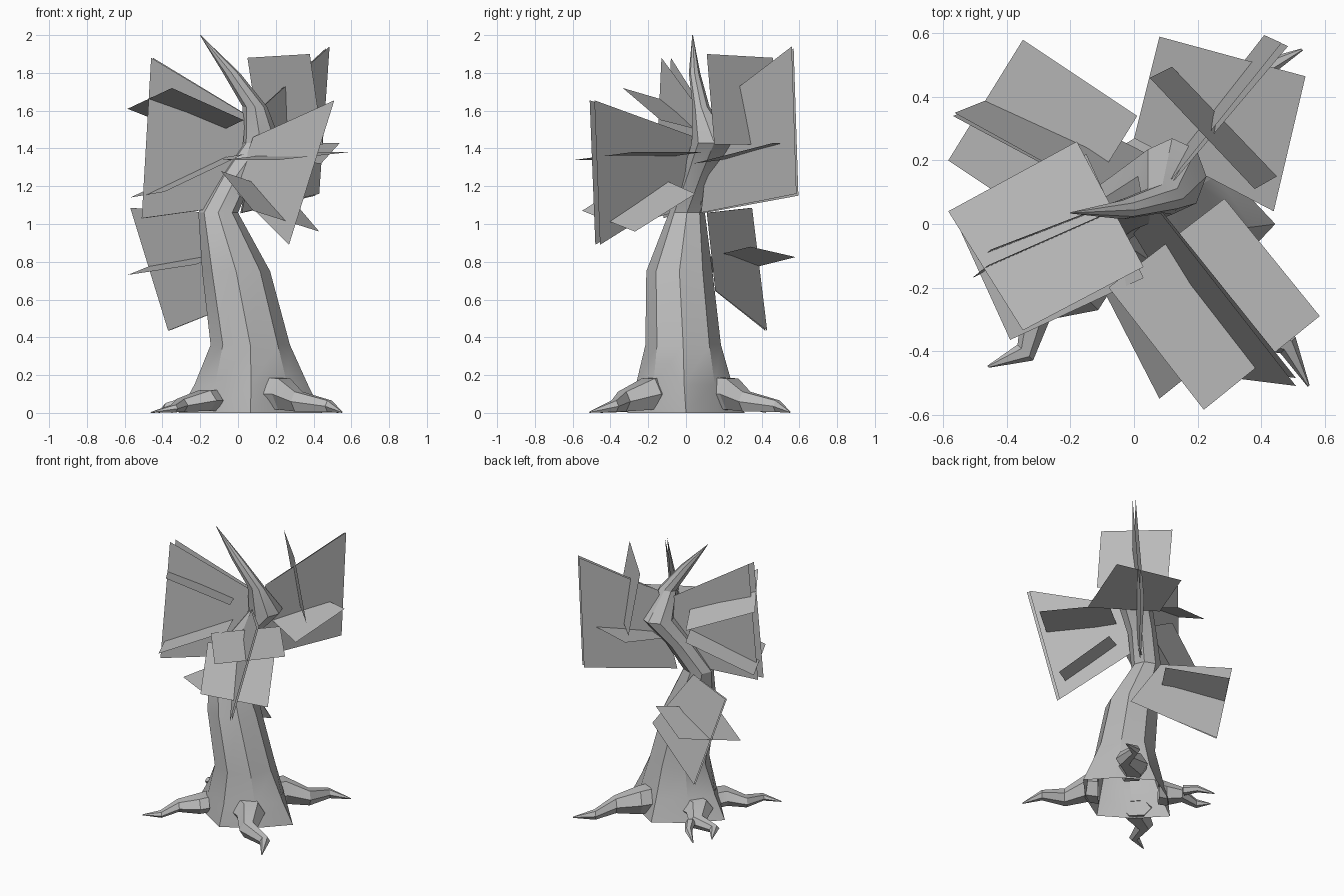
import bpy, bmesh, math
from mathutils import Vector

cube = bpy.data.objects.get("Cube")
if cube:
    bpy.data.objects.remove(cube, do_unlink=True)

grey = bpy.data.materials.new("plain_grey")
grey.use_nodes = True
grey.diffuse_color = (0.5, 0.5, 0.5, 1)
grey.node_tree.nodes["Principled BSDF"].inputs["Base Color"].default_value = (0.5, 0.5, 0.5, 1)


def finish(name, bm, smooth=False):
    mesh = bpy.data.meshes.new(name)
    bm.to_mesh(mesh)
    bm.free()
    mesh.materials.append(grey)
    obj = bpy.data.objects.new(name, mesh)
    bpy.context.collection.objects.link(obj)
    if smooth:
        bpy.ops.object.select_all(action='DESELECT')
        bpy.context.view_layer.objects.active = obj
        obj.select_set(True)
        bpy.ops.object.shade_smooth_by_angle(angle=math.radians(25))


def loft(name, rings, sides):
    """Skin a tube, open at its start, over rings of (centre, side axis, up axis, pinch of odd corners)."""
    bm = bmesh.new()
    loops = []
    for centre, u, v, pinch in rings:
        loop = []
        for i in range(sides):
            a = math.tau * i / sides
            offset = u * math.cos(a) + v * math.sin(a)
            point = centre + offset * (pinch if i % 2 else 1)
            point.z = max(point.z, 0)
            loop.append(bm.verts.new(point))
        loops.append(loop)
    for low, high in zip(loops, loops[1:]):
        for i in range(sides):
            j = (i + 1) % sides
            bm.faces.new((low[i], low[j], high[j], high[i]))
    bm.faces.new(loops[-1])
    bmesh.ops.recalc_face_normals(bm, faces=bm.faces)
    finish(name, bm, True)


# Bent trunk, four-cornered at the foot, ending in a curved point:
# x, y, z, radius x, radius y, pinch
trunk = [
    (0.065, 0.0, 0.0, 0.38, 0.31, 0.8),
    (0.07, -0.01, 0.15, 0.3, 0.255, 0.9),
    (0.065, -0.015, 0.36, 0.21, 0.2, 0.98),
    (-0.01, -0.035, 0.75, 0.18, 0.175, 1),
    (-0.105, 0.005, 1.06, 0.105, 0.095, 1),
    (-0.005, 0.08, 1.26, 0.092, 0.1, 1),
    (0.12, 0.15, 1.43, 0.108, 0.12, 1),
    (0.09, 0.08, 1.62, 0.065, 0.045, 1),
    (-0.035, 0.045, 1.8, 0.045, 0.03, 1),
    (-0.2, 0.035, 2.0, 0.002, 0.002, 1),
]
loft("trunk", [(Vector((x, y, z)), Vector((rx, 0, 0)), Vector((0, ry, 0)), pinch)
               for x, y, z, rx, ry, pinch in trunk], 8)

# Crooked roots: share of the reach, sideways bend, height, radius
root_shape = [
    (0.32, 0.0, 0.1, 0.1),
    (0.42, 0.02, 0.1, 0.095),
    (0.62, -0.03, 0.06, 0.06),
    (0.82, 0.05, 0.035, 0.035),
    (1.0, 0.0, 0.004, 0.004),
]
# A small side shoot that forks off a root
shoot_shape = [(0.62, 0, 0.05, 0.035), (0.8, -0.02, 0.04, 0.025), (1.0, 0, 0.004, 0.004)]
# Shape, tip x, tip y, height scale
roots = {
    "front_left_root": (root_shape, 0.55, -0.51, 1),
    "back_left_root": (root_shape, 0.53, 0.55, 1),
    "front_right_root": (root_shape, -0.46, -0.45, 0.65),
    "back_right_root": (root_shape, -0.42, 0.3, 0.8),
    "back_right_root_shoot": (shoot_shape, -0.35, 0.42, 1),
}
for name, (shape, tx, ty, tall) in roots.items():
    reach = Vector((tx, ty, 0))
    side = Vector((-ty, tx, 0)).normalized()
    loft(name, [(reach * f + side * bend + Vector((0, 0, z * tall)), side * r, Vector((0, 0, r * tall)), 1)
                for f, bend, z, r in shape], 6)

# Foliage cards: each cluster has one upright card crossed by flat ones
uprights = {
    "low_upright_leaf": [(-.57, .34, 1.085), (-.37, .42, .435), (.16, .155, .645), (-.14, .11, 1.06)],
    "right_upright_leaf": [(-.46, -.13, 1.88), (-.51, -.17, 1.03), (0, .06, 1.1), (.04, .09, 1.58)],
    "back_upright_leaf": [(.485, .56, 1.94), (.43, .585, 1.16), (.02, .08, 1.06), (.13, .14, 1.62)],
    "front_upright_leaf": [(.51, -.51, 1.655), (.27, -.48, .89), (-.02, 0, 1.18), (.08, .04, 1.46)],
}
crossing = {
    "low_flat_leaf": [(-.585, .2, .73), (-.35, .58, .825), (.01, .34, .88), (-.225, -.04, .785)],
    "right_upper_leaf": [(-.35, -.335, 1.72), (-.585, .04, 1.61), (-.18, .26, 1.45), (.03, -.135, 1.55)],
    "right_lower_leaf": [(-.57, .03, 1.14), (-.39, -.365, 1.17), (.03, -.17, 1.37), (-.15, .22, 1.34)],
    "back_upper_leaf": [(.38, .11, 1.9), (.05, .46, 1.88), (.12, .495, 1.42), (.45, .15, 1.42)],
    "back_flat_leaf": [(.54, .465, 1.43), (.08, .59, 1.42), (0, .27, 1.35), (.44, .04, 1.32)],
    "front_flat_leaf": [(.285, .08, 1.38), (.585, -.29, 1.38), (.22, -.585, 1.34), (-.08, -.2, 1.34)],
    "front_lower_leaf": [(.08, -.55, 1.07), (.43, -.27, .96), (.26, .05, 1.16), (-.09, -.22, 1.28)],
}


def card(name, corners):
    bm = bmesh.new()
    bm.faces.new([bm.verts.new(c) for c in corners])
    finish(name, bm)


for name, corners in {**uprights, **crossing}.items():
    card(name, corners)

# Each upright card has a twin fanned slightly away from it
twin_shift = {
    "low_upright_leaf": (.005, .01, 0),
    "right_upright_leaf": (.01, .05, 0),
    "back_upright_leaf": (-.02, .01, -.01),
    "front_upright_leaf": (0, .025, 0),
}
for name, shift in twin_shift.items():
    outer = [Vector(c) + Vector(shift) for c in uprights[name][:2]]
    inner = [Vector(c) + Vector(shift) * 0.4 for c in uprights[name][2:]]
    card(name + "_twin", outer + inner)
